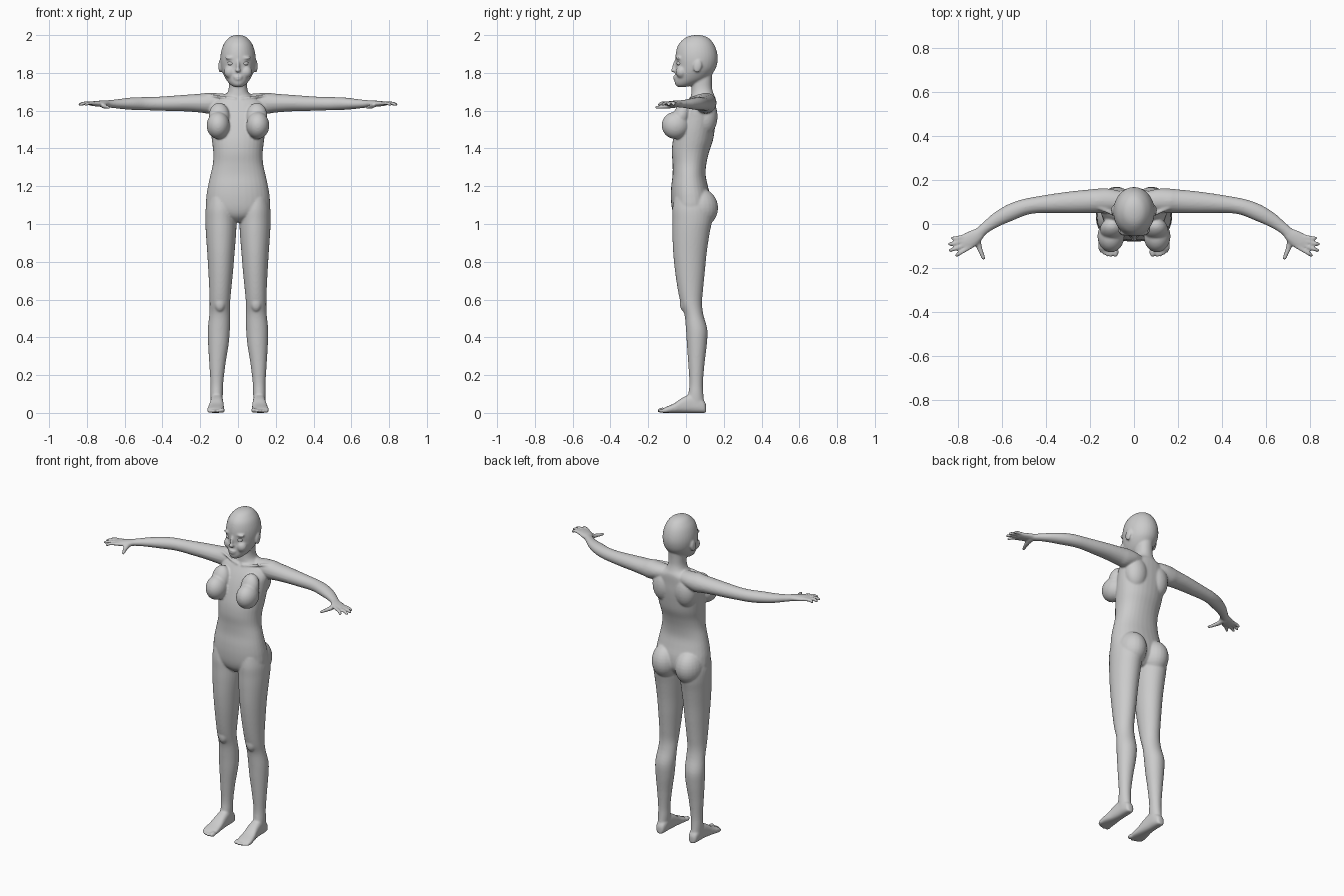
import bpy, bmesh, math
from mathutils import Vector, Matrix

bm = bmesh.new()


def curve(rows, steps=4):
    """Catmull-Rom interpolation of rows of numbers."""
    rows = [Vector(r) for r in rows]
    out = []
    for i in range(len(rows) - 1):
        p0, p1, p2 = rows[max(i - 1, 0)], rows[i], rows[i + 1]
        p3 = rows[min(i + 2, len(rows) - 1)]
        for k in range(steps):
            t = k / steps
            out.append(0.5 * (2 * p1 + (p2 - p0) * t + (2 * p0 - 5 * p1 + 4 * p2 - p3) * t * t
                              + (3 * p1 - p0 - 3 * p2 + p3) * t ** 3))
    return out + [rows[-1]]


def loft(rings, power=1.0, sides=32):
    """Skin closed (super)elliptic rings given as centre, u axis, v axis."""
    def sp(a):
        return math.copysign(abs(a) ** power, a)
    loops = []
    for c, u, v in rings:
        angles = [2 * math.pi * k / sides for k in range(sides)]
        loops.append([bm.verts.new(c + u * sp(math.cos(a)) + v * sp(math.sin(a))) for a in angles])
    for a, b in zip(loops, loops[1:]):
        for k in range(sides):
            j = (k + 1) % sides
            bm.faces.new((a[k], a[j], b[j], b[k]))
    bm.faces.new(loops[0][::-1])
    bm.faces.new(loops[-1])


def column(rows, power=1.0):
    """Upright loft; rows are z, inner x, outer x, front y, back y."""
    loft([(Vector(((a + b) / 2, (f + k) / 2, z)), Vector(((b - a) / 2, 0, 0)), Vector((0, (k - f) / 2, 0)))
          for z, a, b, f, k in curve(rows)], power)


def limb(rows, steps=4):
    """Loft along a path; rows are x, y, z, half width, half height."""
    pts = curve(rows, steps)
    rings = []
    for i, p in enumerate(pts):
        t = (Vector(pts[min(i + 1, len(pts) - 1)][:3]) - Vector(pts[max(i - 1, 0)][:3])).normalized()
        u = t.cross(Vector((0, 0, 1))).normalized()
        rings.append((Vector(p[:3]), u * p[3], u.cross(t) * p[4]))
    loft(rings, 1.0, 20)


def blob(centre, radii, tilt=0.0):
    m = Matrix.Translation(centre) @ Matrix.Rotation(tilt, 4, 'X') @ Matrix.Diagonal((*radii, 1))
    bmesh.ops.create_uvsphere(bm, u_segments=24, v_segments=16, radius=1, matrix=m)


# Leg
column([(1.14, .03, .158, -.062, .11), (1.08, .012, .171, -.072, .135), (1.02, .008, .173, -.072, .138),
        (.95, .010, .170, -.072, .125), (.85, .018, .163, -.068, .11), (.75, .026, .157, -.058, .10),
        (.65, .036, .152, -.043, .09), (.58, .042, .150, -.028, .085), (.52, .042, .152, -.008, .092),
        (.44, .043, .160, 0, .113), (.36, .050, .158, .005, .11), (.26, .066, .152, .012, .098),
        (.16, .078, .146, .018, .090), (.10, .080, .146, .012, .092), (.04, .084, .144, .0, .098)])
blob((.096, -.008, .58), (.03, .025, .045))

# Foot: y, centre x, half width, top z
loft([(Vector((x, y, h / 2)), Vector((w, 0, 0)), Vector((0, 0, h / 2))) for y, x, w, h in curve([
    (.107, .112, .012, .04), (.098, .112, .025, .06), (.07, .112, .031, .085), (.03, .112, .033, .10),
    (-.02, .113, .037, .08), (-.06, .116, .042, .052), (-.10, .118, .046, .034), (-.118, .118, .042, .026)])], .75)
for x, y, r in [(.084, -.126, .014), (.105, -.128, .010), (.121, -.124, .010), (.136, -.117, .0095), (.151, -.108, .009)]:
    blob((x, y, r), (r, .025, r))

# Arm
limb([(.05, .10, 1.648, .045, .040), (.11, .105, 1.645, .055, .048), (.16, .105, 1.640, .056, .055),
      (.20, .103, 1.640, .054, .050), (.28, .099, 1.640, .050, .044), (.36, .094, 1.638, .044, .040),
      (.44, .087, 1.637, .038, .036), (.50, .076, 1.637, .037, .035), (.56, .053, 1.637, .038, .033),
      (.62, .022, 1.636, .033, .027), (.67, -.013, 1.636, .026, .021), (.71, -.047, 1.636, .024, .018)])

# Palm, fingers and thumb
limb([(.69, -.033, 1.636, .022, .017), (.715, -.052, 1.637, .032, .017), (.745, -.072, 1.637, .038, .015),
      (.772, -.089, 1.637, .036, .012), (.782, -.095, 1.637, .030, .008)])
for bx, by, tx, ty in [(.783, -.064, .832, -.064), (.779, -.082, .846, -.092),
                       (.770, -.098, .842, -.122), (.758, -.111, .812, -.146)]:
    mx, my = (bx + tx) / 2, (by + ty) / 2
    ex, ey = tx - (tx - bx) * .1, ty - (ty - by) * .1
    limb([(bx - .02, by + .01, 1.637, .010, .010), (mx, my, 1.640, .0095, .0095),
          (ex, ey, 1.632, .0085, .008), (tx, ty, 1.630, .004, .004)])
limb([(.712, -.055, 1.630, .018, .015), (.708, -.090, 1.624, .015, .013), (.696, -.125, 1.620, .011, .010),
      (.684, -.155, 1.618, .009, .008), (.681, -.164, 1.618, .004, .004)])

# Chest, shoulder blade, collarbone, buttock
blob((.105, -.055, 1.522), (.061, .074, .072))
blob((.100, -.025, 1.57), (.055, .045, .075), -.35)
blob((.075, .105, 1.57), (.070, .062, .10))
limb([(.012, .022, 1.662, .009, .008), (.06, .032, 1.668, .008, .007),
      (.11, .052, 1.676, .008, .007), (.16, .075, 1.682, .008, .007)])
blob((.080, .070, 1.085), (.082, .100, .105))

# Ear, cheek, brow
blob((.094, .062, 1.835), (.010, .022, .035), -.2)
blob((.042, -.024, 1.805), (.032, .030, .034))
blob((.038, -.036, 1.879), (.030, .018, .010))

# Mirror all side parts to the other side
copy = bmesh.ops.duplicate(bm, geom=bm.verts[:] + bm.edges[:] + bm.faces[:])["geom"]
for v in copy:
    if isinstance(v, bmesh.types.BMVert):
        v.co.x = -v.co.x
bmesh.ops.reverse_faces(bm, faces=[f for f in copy if isinstance(f, bmesh.types.BMFace)])


def central(rows, power=1.0):
    column([(z, -w, w, f, b) for z, f, b, w in rows], power)


# Torso and neck: z, front y, back y, half width
central([(1.80, .03, .140, .046), (1.76, .03, .137, .047), (1.72, .03, .138, .049), (1.69, .028, .146, .060),
         (1.67, .025, .155, .088), (1.65, .012, .158, .130), (1.61, -.012, .158, .152), (1.56, -.035, .158, .150),
         (1.50, -.055, .152, .145), (1.44, -.070, .142, .138), (1.38, -.075, .122, .131), (1.32, -.071, .108, .133),
         (1.26, -.071, .104, .146), (1.20, -.078, .116, .159), (1.14, -.080, .130, .168), (1.08, -.074, .130, .165),
         (1.04, -.058, .110, .110), (1.01, -.025, .080, .030)], .92)

# Head
central([(2.0, .045, .075, .012), (1.994, .015, .10, .035), (1.98, -.012, .125, .055), (1.95, -.040, .149, .077),
         (1.91, -.053, .164, .090), (1.87, -.056, .168, .094), (1.83, -.054, .160, .090), (1.80, -.057, .143, .081),
         (1.77, -.059, .115, .066), (1.75, -.060, .080, .052), (1.735, -.055, .040, .037), (1.726, -.044, .0, .020)])
# Nose and lips
blob((0, -.059, 1.838), (.009, .013, .034), -.2)
blob((0, -.066, 1.814), (.014, .015, .011))
blob((0, -.058, 1.779), (.024, .010, .006))
blob((0, -.057, 1.767), (.020, .010, .007))

# Fuse all parts into one smooth skin
bmesh.ops.recalc_face_normals(bm, faces=bm.faces[:])
mesh = bpy.data.meshes.new("body")
bm.to_mesh(mesh)
bm.free()
body = bpy.data.objects.new("body", mesh)
bpy.context.collection.objects.link(body)
remesh = body.modifiers.new("fuse", 'REMESH')
remesh.mode = 'VOXEL'
remesh.voxel_size = .0055
remesh.use_smooth_shade = True
smooth = body.modifiers.new("soften", 'SMOOTH')
smooth.factor = .5
smooth.iterations = 6

# Eyes
for side, name in ((-1, "right_eye"), (1, "left_eye")):
    bpy.ops.mesh.primitive_uv_sphere_add(segments=24, ring_count=16, radius=.016,
                                         location=(side * .037, -.034, 1.85))
    eye = bpy.context.object
    eye.name = name
    eye.scale = (1.15, 1, .75)
    bpy.ops.object.shade_smooth()
